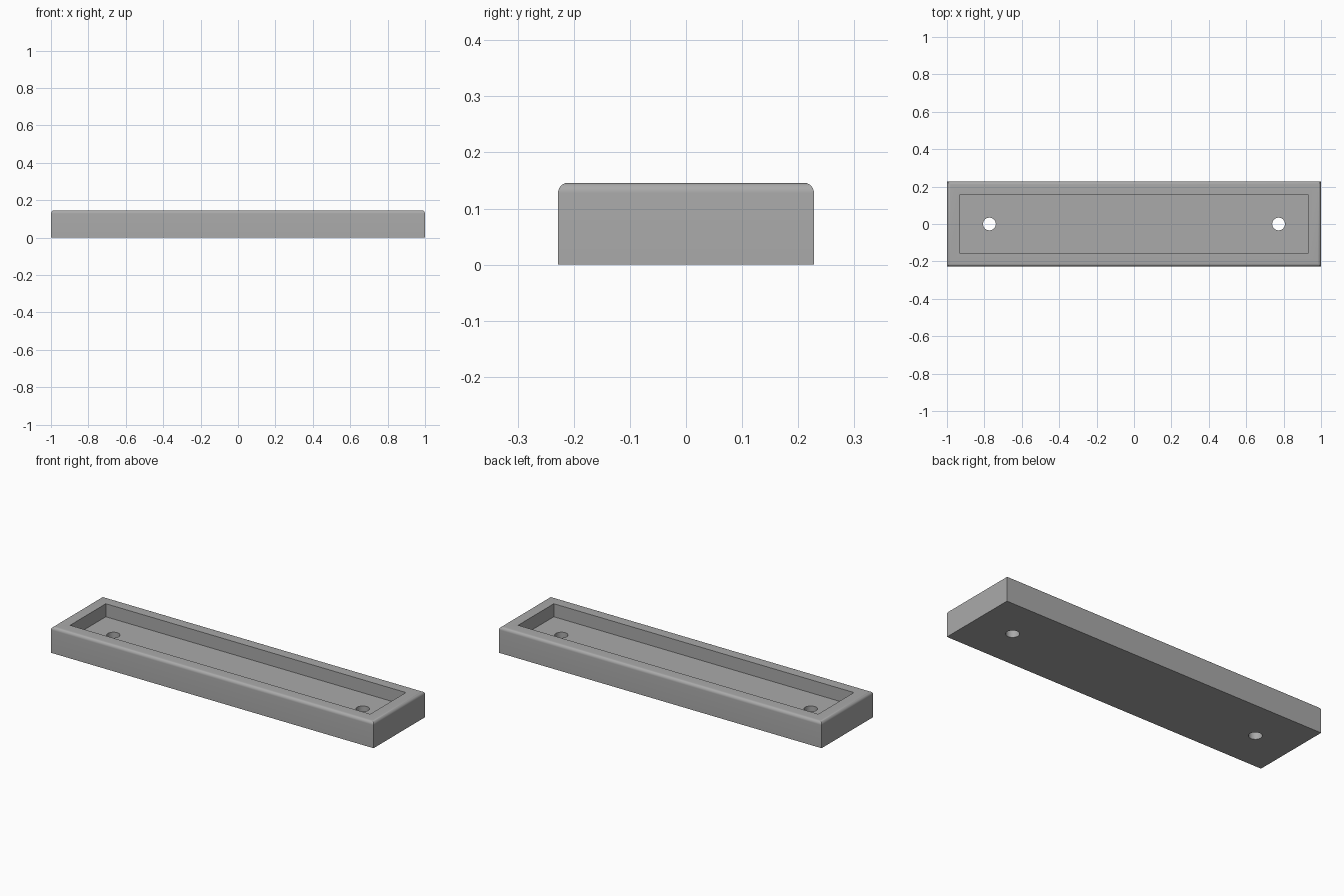
import bpy, bmesh
from math import radians

if "Cube" in bpy.data.objects:
    bpy.data.objects.remove(bpy.data.objects["Cube"], do_unlink=True)

LENGTH, WIDTH, HEIGHT = 2.0, 0.456, 0.146
FLOOR = 0.073        # height of the recess floor
RIM = 0.07           # wall thickness around the recess
ROUND = 0.018        # radius of the upper outer edges
HOLE_X, HOLE_R = 0.773, 0.034

grey = bpy.data.materials.new("plain_grey")
grey.use_nodes = True
colour = (0.4, 0.4, 0.4, 1)
grey.diffuse_color = colour
grey.node_tree.nodes["Principled BSDF"].inputs["Base Color"].default_value = colour


def box(name, size, bottom):
    bpy.ops.mesh.primitive_cube_add(size=1, location=(0, 0, bottom + size[2] / 2))
    obj = bpy.context.object
    obj.name = name
    obj.scale = size
    bpy.ops.object.transform_apply(location=True, scale=True)
    obj.data.materials.append(grey)
    return obj


def cut(target, cutter):
    mod = target.modifiers.new("cut", "BOOLEAN")
    mod.operation = "DIFFERENCE"
    mod.solver = "EXACT"
    mod.object = cutter
    bpy.context.view_layer.objects.active = target
    bpy.ops.object.modifier_apply(modifier=mod.name)
    bpy.data.objects.remove(cutter, do_unlink=True)


# Block with rounded upper edges
tray = box("tray", (LENGTH, WIDTH, HEIGHT), 0)
bm = bmesh.new()
bm.from_mesh(tray.data)
top_edges = [e for e in bm.edges if all(v.co.z > HEIGHT / 2 for v in e.verts)]
bmesh.ops.bevel(bm, geom=top_edges, offset=ROUND, segments=8, profile=0.5, affect="EDGES")
bm.to_mesh(tray.data)
bm.free()

# Rectangular recess
cut(tray, box("recess_cutter", (LENGTH - 2 * RIM, WIDTH - 2 * RIM, HEIGHT), FLOOR))

# Screw holes through the floor
for side in (-1, 1):
    bpy.ops.mesh.primitive_cylinder_add(vertices=48, radius=HOLE_R, depth=1,
                                        location=(side * HOLE_X, 0, 0))
    hole = bpy.context.object
    hole.data.materials.append(grey)
    cut(tray, hole)

# Smooth curves, crisp corners
bpy.ops.object.select_all(action="DESELECT")
tray.select_set(True)
bpy.context.view_layer.objects.active = tray
bpy.ops.object.shade_smooth_by_angle(angle=radians(30))
